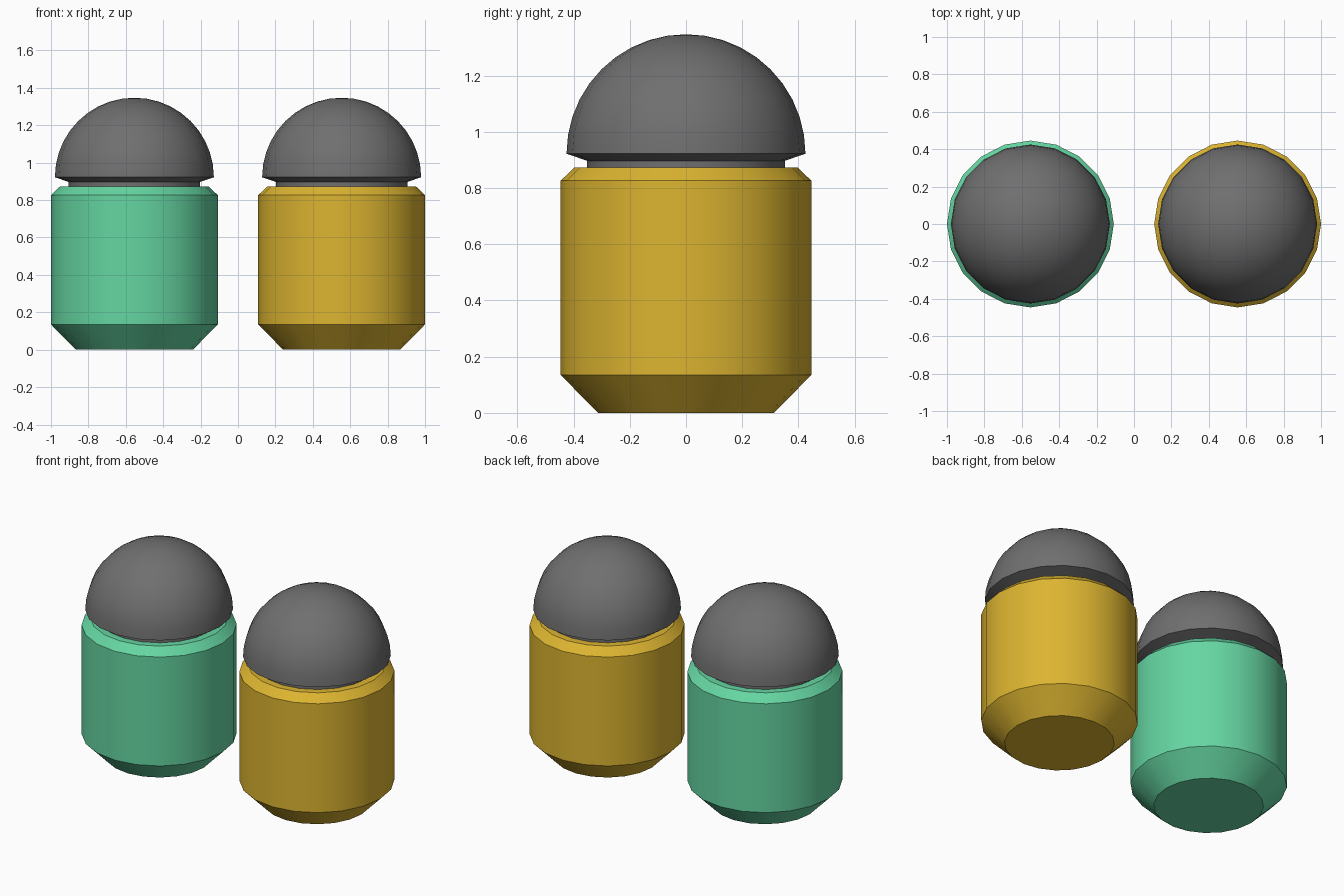
import bpy, bmesh
from math import sin, cos, pi, radians

if "Cube" in bpy.data.objects:
    bpy.data.objects.remove(bpy.data.objects["Cube"])

SIDES = 20
RINGS = 10
OFFSET = 0.554


def material(name, rgb):
    m = bpy.data.materials.new(name)
    m.diffuse_color = (*rgb, 1.0)
    m.use_nodes = True
    m.node_tree.nodes["Principled BSDF"].inputs["Base Color"].default_value = m.diffuse_color
    return m


def lathe(name, profile, x, mat):
    """Revolve (radius, z) points around a vertical axis at x."""
    bm = bmesh.new()
    rings = []
    for r, z in profile:
        if r == 0:
            rings.append([bm.verts.new((0, 0, z))] * SIDES)
        else:
            rings.append([bm.verts.new((r * cos(2 * pi * i / SIDES),
                                        r * sin(2 * pi * i / SIDES), z))
                          for i in range(SIDES)])
    for low, high in zip(rings, rings[1:]):
        for i in range(SIDES):
            j = (i + 1) % SIDES
            corners = [low[i], low[j], high[j], high[i]]
            bm.faces.new(list(dict.fromkeys(corners)))
    # flat caps on open ends
    if profile[0][0] > 0:
        bm.faces.new(rings[0][::-1])
    if profile[-1][0] > 0:
        bm.faces.new(rings[-1])
    bmesh.ops.recalc_face_normals(bm, faces=bm.faces[:])
    mesh = bpy.data.meshes.new(name)
    bm.to_mesh(mesh)
    bm.free()
    ob = bpy.data.objects.new(name, mesh)
    ob.location.x = x
    mesh.materials.append(mat)
    bpy.context.collection.objects.link(ob)
    bpy.ops.object.select_all(action='DESELECT')
    ob.select_set(True)
    bpy.context.view_layer.objects.active = ob
    bpy.ops.object.shade_smooth_by_angle(angle=radians(30))
    return ob


# chamfered container body
body = [(0.313, 0), (0.446, 0.135), (0.446, 0.826), (0.397, 0.873)]

# neck flaring into a hemispherical lid
lid = [(0.352, 0.873), (0.352, 0.897), (0.425, 0.922)]
lid += [(0.425 * cos(a), 0.922 + 0.425 * sin(a))
        for a in (pi / 2 * k / RINGS for k in range(1, RINGS))]
lid.append((0, 1.347))

green = material("green", (0.13, 0.67, 0.36))
yellow = material("yellow", (0.72, 0.46, 0.03))
grey = material("dark_grey", (0.16, 0.16, 0.16))

# the pair of shakers
for side, x, colour in (("left", -OFFSET, green), ("right", OFFSET, yellow)):
    lathe(side + "_body", body, x, colour)
    lathe(side + "_lid", lid, x, grey)
